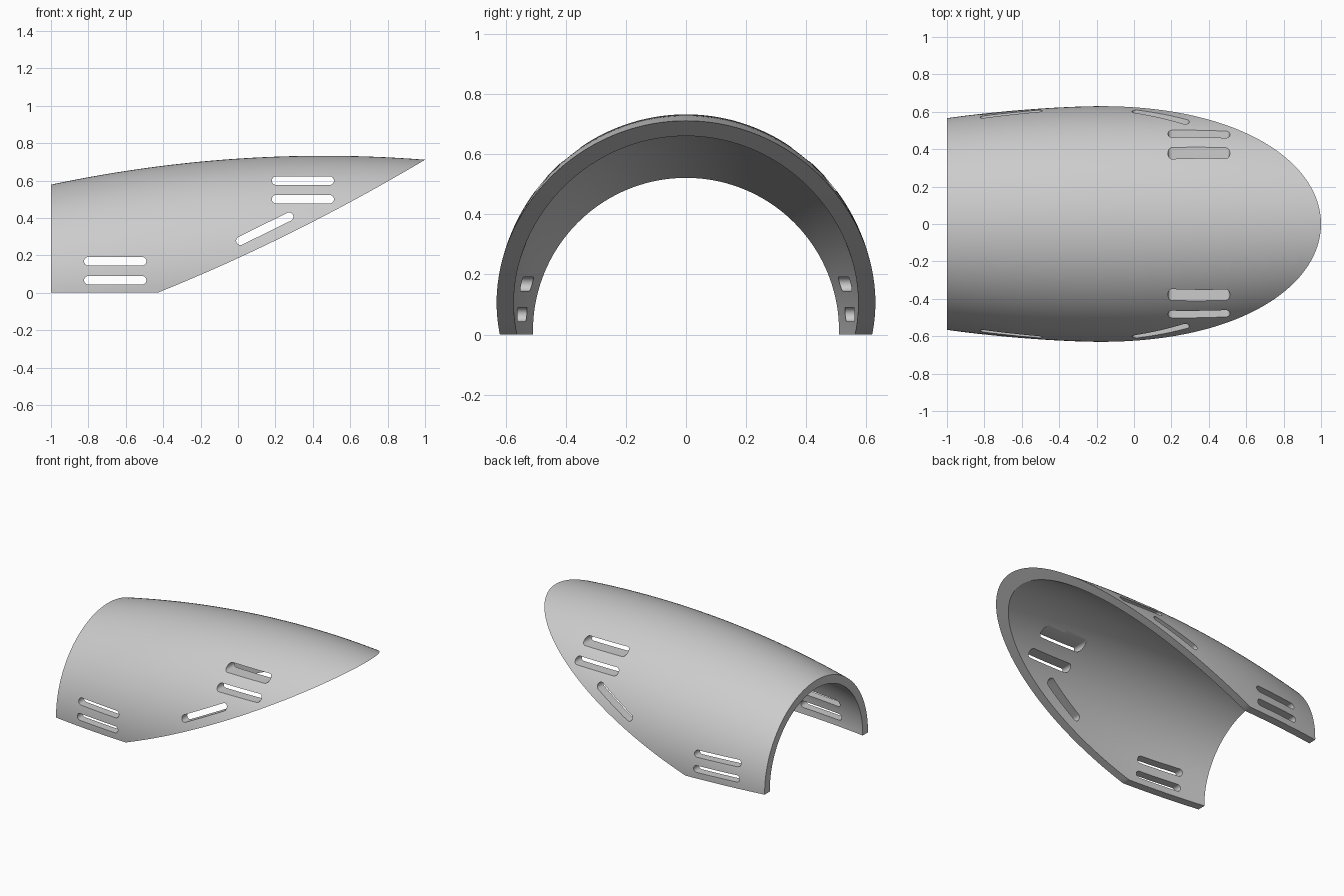
import bpy
import bmesh
from math import cos, sin, pi, atan2, hypot
from mathutils import Matrix, Vector

if "Cube" in bpy.data.objects:
    bpy.data.objects.remove(bpy.data.objects["Cube"])

THICKNESS = 0.057
SLOT_RADIUS = 0.023
SIDES, RINGS = 144, 48

grey = bpy.data.materials.new("plain grey")
grey.use_nodes = True
grey.diffuse_color = (0.6, 0.6, 0.6, 1)
grey.node_tree.nodes["Principled BSDF"].inputs["Base Color"].default_value = (0.6, 0.6, 0.6, 1)


def axis_height(x):
    return 0.085 + 0.073 * x


def ridge_height(x):
    return 0.717 + 0.0665 * x - 0.0725 * x * x


def rim_height(x):
    return 0.185 + 0.459 * x + 0.067 * x * x


def make_object(name, bm):
    bmesh.ops.recalc_face_normals(bm, faces=bm.faces)
    mesh = bpy.data.meshes.new(name)
    bm.to_mesh(mesh)
    bm.free()
    mesh.materials.append(grey)
    obj = bpy.data.objects.new(name, mesh)
    bpy.context.collection.objects.link(obj)
    return obj


def prism(name, outline):
    """Extrude an (x, z) outline right through the shell along y."""
    bm = bmesh.new()
    face = bm.faces.new([bm.verts.new((x, -1, z)) for x, z in outline])
    new = bmesh.ops.extrude_face_region(bm, geom=[face])["geom"]
    bmesh.ops.translate(bm, vec=(0, 2, 0),
                        verts=[v for v in new if isinstance(v, bmesh.types.BMVert)])
    cutter = make_object(name, bm)
    cutter.hide_render = True
    return cutter


def slot(name, start, end):
    """Round-ended slot between two end centres in the side plane."""
    angle = atan2(end[1] - start[1], end[0] - start[0])
    outline = []
    for centre, turn in ((start, pi / 2), (end, -pi / 2)):
        for i in range(13):
            a = angle + turn + pi * i / 12
            outline.append((centre[0] + SLOT_RADIUS * cos(a),
                            centre[1] + SLOT_RADIUS * sin(a)))
    return prism(name, outline)


# Thick barrel tube on a slightly rising axis
bm = bmesh.new()
loops = []
xs = [-1 + 2.06 * i / RINGS for i in range(RINGS + 1)]
for inset, order in ((0, xs), (THICKNESS, xs[::-1])):
    for x in order:
        r = ridge_height(x) - axis_height(x) - inset
        loops.append([bm.verts.new((x, r * cos(2 * pi * k / SIDES),
                                    axis_height(x) + r * sin(2 * pi * k / SIDES)))
                      for k in range(SIDES)])
for a, b in zip(loops, loops[1:] + loops[:1]):
    for k in range(SIDES):
        n = (k + 1) % SIDES
        bm.faces.new((a[k], a[n], b[n], b[k]))
shell = make_object("curved_shell", bm)

# Everything below the base line and the sweeping rim is cut away
sweep = [-0.43 + 1.63 * i / 48 for i in range(49)]
outline = [(-1.2, 0), (-0.43, 0)] + [(x, rim_height(x)) for x in sweep[1:]]
outline += [(1.2, -1), (-1.2, -1)]
cutters = [prism("rim_cutter", outline)]

# Vent slots, cut through both sides
cutters += [
    slot("rear_lower_slot", (-0.8, 0.067), (-0.513, 0.067)),
    slot("rear_upper_slot", (-0.8, 0.168), (-0.513, 0.168)),
    slot("front_lower_slot", (0.204, 0.5), (0.49, 0.5)),
    slot("front_upper_slot", (0.204, 0.599), (0.49, 0.599)),
    slot("slanted_slot", (0.013, 0.278), (0.273, 0.406)),
]

bpy.context.view_layer.objects.active = shell
for cutter in cutters:
    mod = shell.modifiers.new(cutter.name, "BOOLEAN")
    mod.operation = "DIFFERENCE"
    mod.solver = "EXACT"
    mod.object = cutter
    bpy.ops.object.modifier_apply(modifier=mod.name)
    bpy.data.objects.remove(cutter)

bpy.ops.object.select_all(action="DESELECT")
shell.select_set(True)
bpy.ops.object.shade_smooth_by_angle(angle=0.5)
